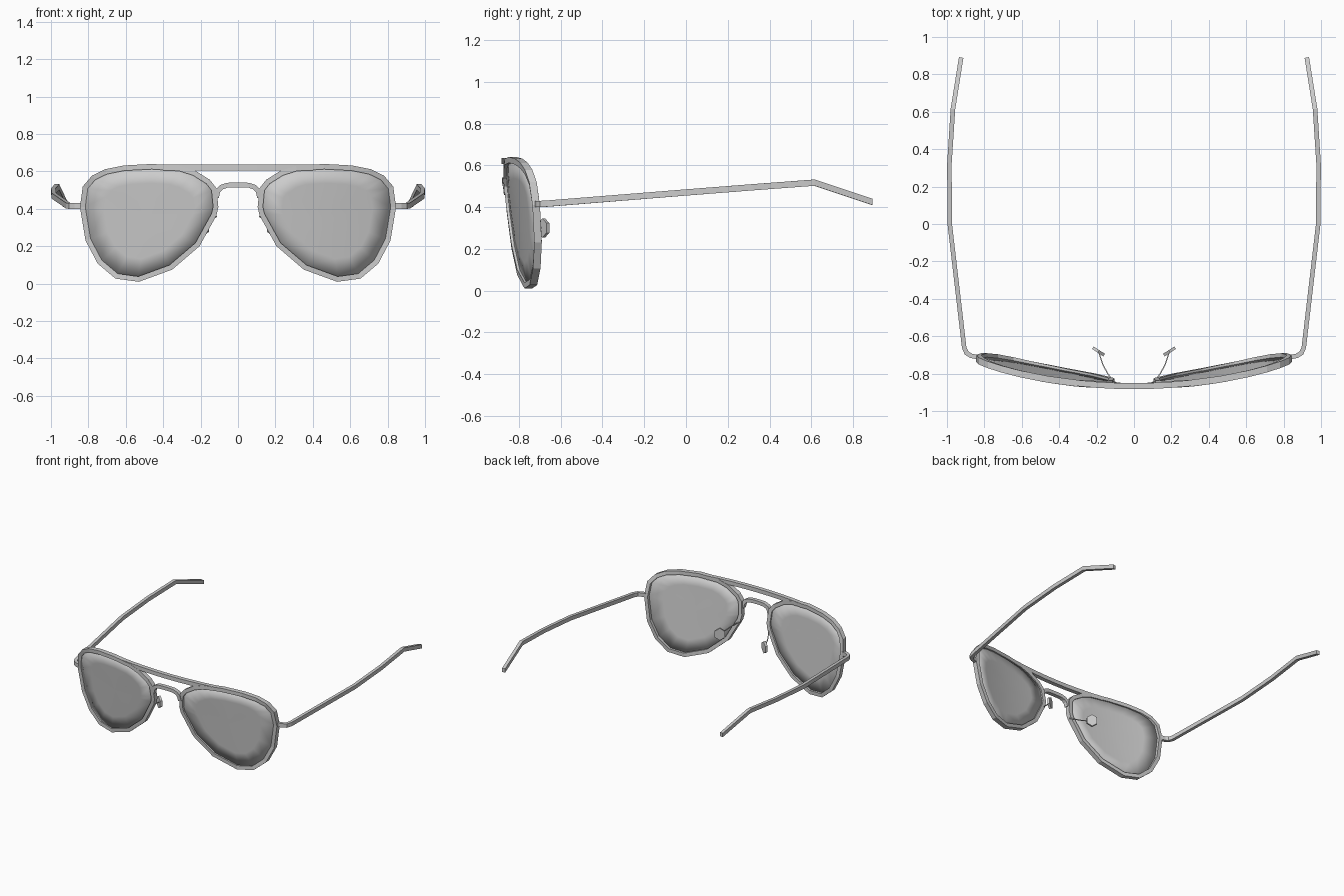
import bpy
import bmesh
from mathutils import Vector

if "Cube" in bpy.data.objects:
    bpy.data.objects.remove(bpy.data.objects["Cube"], do_unlink=True)

grey = bpy.data.materials.new("plain grey")
grey.use_nodes = True
grey.diffuse_color = (0.6, 0.6, 0.6, 1)
grey.node_tree.nodes["Principled BSDF"].inputs["Base Color"].default_value = (0.6, 0.6, 0.6, 1)

UP = Vector((0, 0, 1))
BACK = Vector((0, 1, 0))


def face_y(x, z):
    """Depth of the wrapped, leaning front of the frame."""
    return -0.865 + 0.18 * x * x + 0.1 * (0.6 - z)


def finish(name, bm, mirror=True):
    bmesh.ops.recalc_face_normals(bm, faces=bm.faces)
    mesh = bpy.data.meshes.new(name)
    bm.to_mesh(mesh)
    bm.free()
    mesh.materials.append(grey)
    obj = bpy.data.objects.new(name, mesh)
    bpy.context.scene.collection.objects.link(obj)
    if mirror:
        mod = obj.modifiers.new("mirror", "MIRROR")
        mod.use_mirror_merge = False
    return obj


def side_vectors(path, up, closed):
    """Mitred sideways vector at each point of a path."""
    n = len(path)
    sides = []
    for i, p in enumerate(path):
        before = path[i - 1] if closed or i > 0 else p
        after = path[(i + 1) % n] if closed or i < n - 1 else p
        a, b = (p - before).normalized(), (after - p).normalized()
        t = (a + b).normalized()
        cos = max(t.dot(a), t.dot(b), 0.6)
        sides.append(t.cross(up).normalized() / cos)
    return sides


def sweep(name, path, lateral, height, up=UP, closed=False, mirror=True):
    """Rectangular bar along a path."""
    bm = bmesh.new()
    lo, hi = lateral
    h = up * height / 2
    rings = [[bm.verts.new(p + s * k + v) for k, v in ((lo, -h), (hi, -h), (hi, h), (lo, h))]
             for p, s in zip(path, side_vectors(path, up, closed))]
    pairs = list(zip(rings, rings[1:]))
    if closed:
        pairs.append((rings[-1], rings[0]))
    else:
        bm.faces.new(rings[0])
        bm.faces.new(rings[-1])
    for a, b in pairs:
        for i in range(4):
            j = (i + 1) % 4
            bm.faces.new((a[i], a[j], b[j], b[i]))
    return finish(name, bm, mirror)


# Teardrop outline of one eye, anticlockwise from the top
outline = [(0.46, 0.64), (0.31, 0.63), (0.23, 0.605), (0.15, 0.555), (0.115, 0.51),
           (0.105, 0.41), (0.115, 0.365), (0.206, 0.2), (0.352, 0.075), (0.53, 0.01),
           (0.655, 0.027), (0.75, 0.107), (0.815, 0.23), (0.845, 0.41), (0.83, 0.52),
           (0.78, 0.578), (0.71, 0.612), (0.61, 0.632)]
rim_path = [Vector((x, face_y(x, z), z)) for x, z in outline]

# Rims
sweep("rims", rim_path, (0, 0.028), 0.036, BACK, closed=True)

# Lenses: rings shrinking to a centre, curved with the frame
bm = bmesh.new()
edge = [p + s * 0.026 for p, s in zip(rim_path, side_vectors(rim_path, BACK, True))]
cx, cz = 0.48, 0.36
rings = []
for k in (1, 0.7, 0.35):
    flat = [(cx + (p.x - cx) * k, cz + (p.z - cz) * k) for p in edge]
    rings.append([bm.verts.new((x, face_y(x, z), z)) for x, z in flat])
centre = bm.verts.new((cx, face_y(cx, cz), cz))
n = len(edge)
for i in range(n):
    j = (i + 1) % n
    for a, b in zip(rings, rings[1:]):
        bm.faces.new((a[i], a[j], b[j], b[i]))
    bm.faces.new((rings[-1][i], rings[-1][j], centre))
lenses = finish("lenses", bm)
for poly in lenses.data.polygons:
    poly.use_smooth = True
solid = lenses.modifiers.new("thickness", "SOLIDIFY")
solid.thickness = 0.01
solid.offset = 0

# Brow bar
brow = [Vector((x / 10, face_y(x / 10, 0.62), 0.621)) for x in range(-4, 5)]
sweep("brow_bar", brow, (-0.016, 0.016), 0.03, mirror=False)

# Nose bridge arch
half = [(0.115, 0.46), (0.108, 0.495), (0.09, 0.515), (0.06, 0.526), (0.02, 0.528)]
arch = [(-x, z) for x, z in half] + [(x, z) for x, z in reversed(half)]
sweep("nose_bridge", [Vector((x, face_y(x, z) - 0.008, z)) for x, z in arch],
      (-0.013, 0.013), 0.03, BACK, mirror=False)

# Temples with the hinge bend and the ear tip
temple = [(0.835, -0.712, 0.415), (0.87, -0.705, 0.415), (0.895, -0.69, 0.415),
          (0.908, -0.66, 0.417), (0.985, 0, 0.47), (0.987, 0.32, 0.495),
          (0.968, 0.615, 0.517), (0.924, 0.89, 0.425)]
sweep("temples", [Vector(p) for p in temple], (-0.012, 0.012), 0.03)

# Nose pad wires
wire = [(0.115, -0.835, 0.36), (0.14, -0.8, 0.345), (0.165, -0.755, 0.325), (0.187, -0.69, 0.3)]
sweep("nose_pad_wires", [Vector(p) for p in wire], (-0.003, 0.003), 0.006)

# Hexagonal nose pads, turned towards the nose
bm = bmesh.new()
bmesh.ops.create_cone(bm, cap_ends=True, segments=6, radius1=0.046, radius2=0.046, depth=0.016)
bmesh.ops.scale(bm, vec=(0.9, 1, 1), verts=bm.verts)
normal = Vector((-0.55, 0.83, 0)).normalized()
turn = normal.to_track_quat("Z", "Y").to_matrix()
bmesh.ops.rotate(bm, matrix=turn, verts=bm.verts)
bmesh.ops.translate(bm, vec=(0.19, -0.681, 0.3), verts=bm.verts)
finish("nose_pads", bm)
